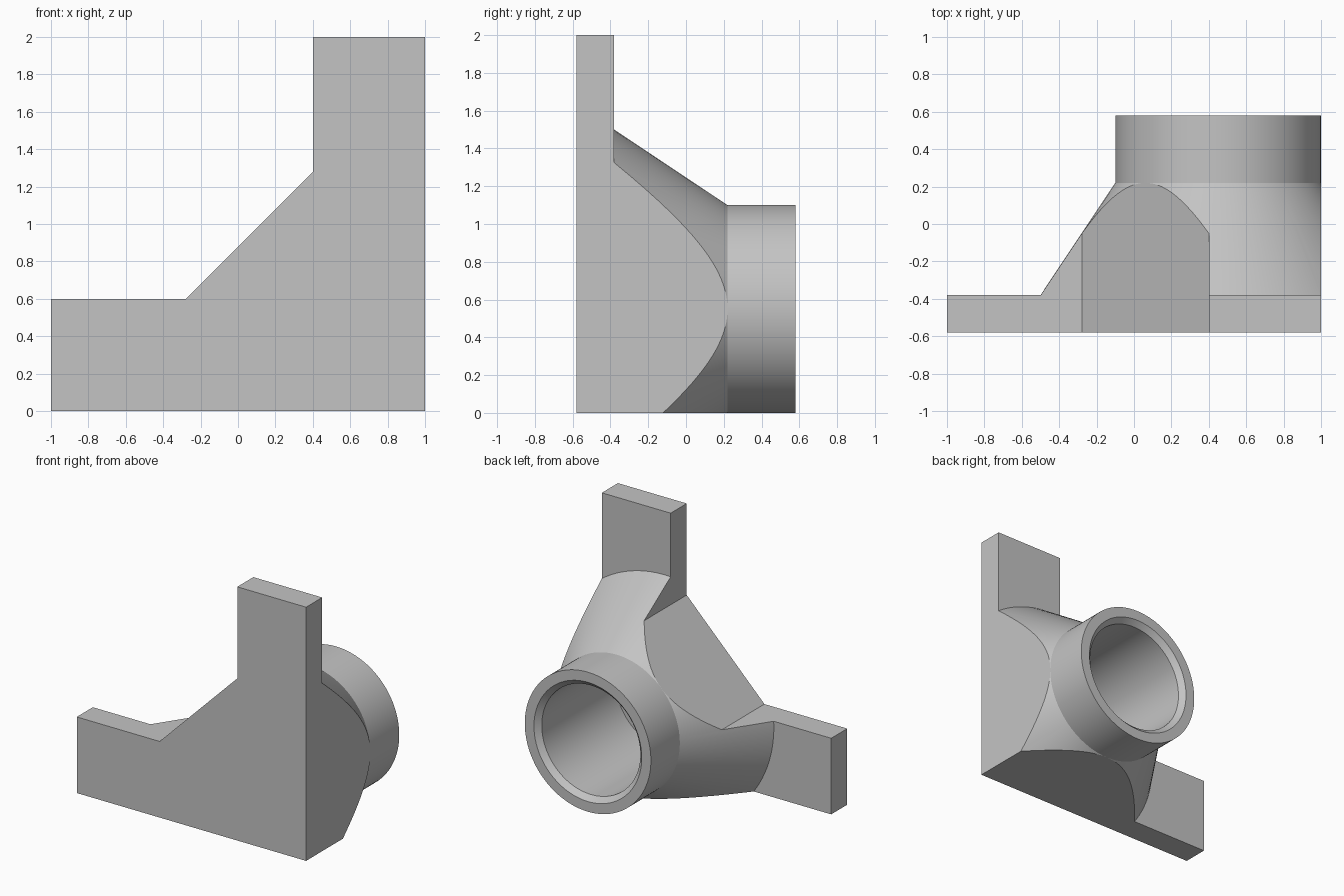
import bpy, bmesh
from math import cos, sin, pi, radians

cube = bpy.data.objects.get("Cube")
if cube:
    bpy.data.objects.remove(cube, do_unlink=True)

AXIS_X, AXIS_Z = 0.45, 0.55   # centre line of the socket
SEGMENTS = 128

grey = bpy.data.materials.new("plain grey")
grey.use_nodes = True
colour = (0.55, 0.55, 0.55, 1)
grey.diffuse_color = colour
grey.node_tree.nodes["Principled BSDF"].inputs["Base Color"].default_value = colour


def skin_rings(name, rings):
    """Closed solid through a row of equal rings, capped at both ends."""
    bm = bmesh.new()
    loops = [[bm.verts.new(p) for p in ring] for ring in rings]
    n = len(loops[0])
    for a, b in zip(loops, loops[1:]):
        for i in range(n):
            j = (i + 1) % n
            bm.faces.new((a[i], a[j], b[j], b[i]))
    bm.faces.new(loops[0])
    bm.faces.new(loops[-1])
    bmesh.ops.recalc_face_normals(bm, faces=bm.faces)
    mesh = bpy.data.meshes.new(name)
    bm.to_mesh(mesh)
    bm.free()
    mesh.materials.append(grey)
    obj = bpy.data.objects.new(name, mesh)
    bpy.context.collection.objects.link(obj)
    return obj


def circle(y, r):
    angles = [2 * pi * (i + 0.5) / SEGMENTS for i in range(SEGMENTS)]
    return [(AXIS_X + r * cos(a), y, AXIS_Z + r * sin(a)) for a in angles]


# Turned body: back plate, cone, socket tube, chamfered blind bore
profile = [(-0.58, 2.5), (-0.38, 2.5), (-0.38, 0.95), (0.22, 0.55),
           (0.58, 0.55), (0.58, 0.47), (0.54, 0.43), (-0.38, 0.43)]
bracket = skin_rings("socket_bracket", [circle(y, r) for y, r in profile])

# Corner outline that trims the body to two arms and a diagonal web
outline = [(-1, 0), (1, 0), (1, 2), (0.4, 2), (0.4, 1.278), (-0.278, 0.6), (-1, 0.6)]
trim = skin_rings("outline_cutter", [[(x, y, z) for x, z in outline] for y in (-1, 1)])
trim.hide_render = True

cut = bracket.modifiers.new("trim", 'BOOLEAN')
cut.operation = 'INTERSECT'
cut.solver = 'EXACT'
cut.object = trim

bpy.ops.object.select_all(action='DESELECT')
bpy.context.view_layer.objects.active = bracket
bracket.select_set(True)
bpy.ops.object.modifier_apply(modifier=cut.name)
bpy.data.objects.remove(trim, do_unlink=True)
bpy.ops.object.shade_smooth_by_angle(angle=radians(25))
